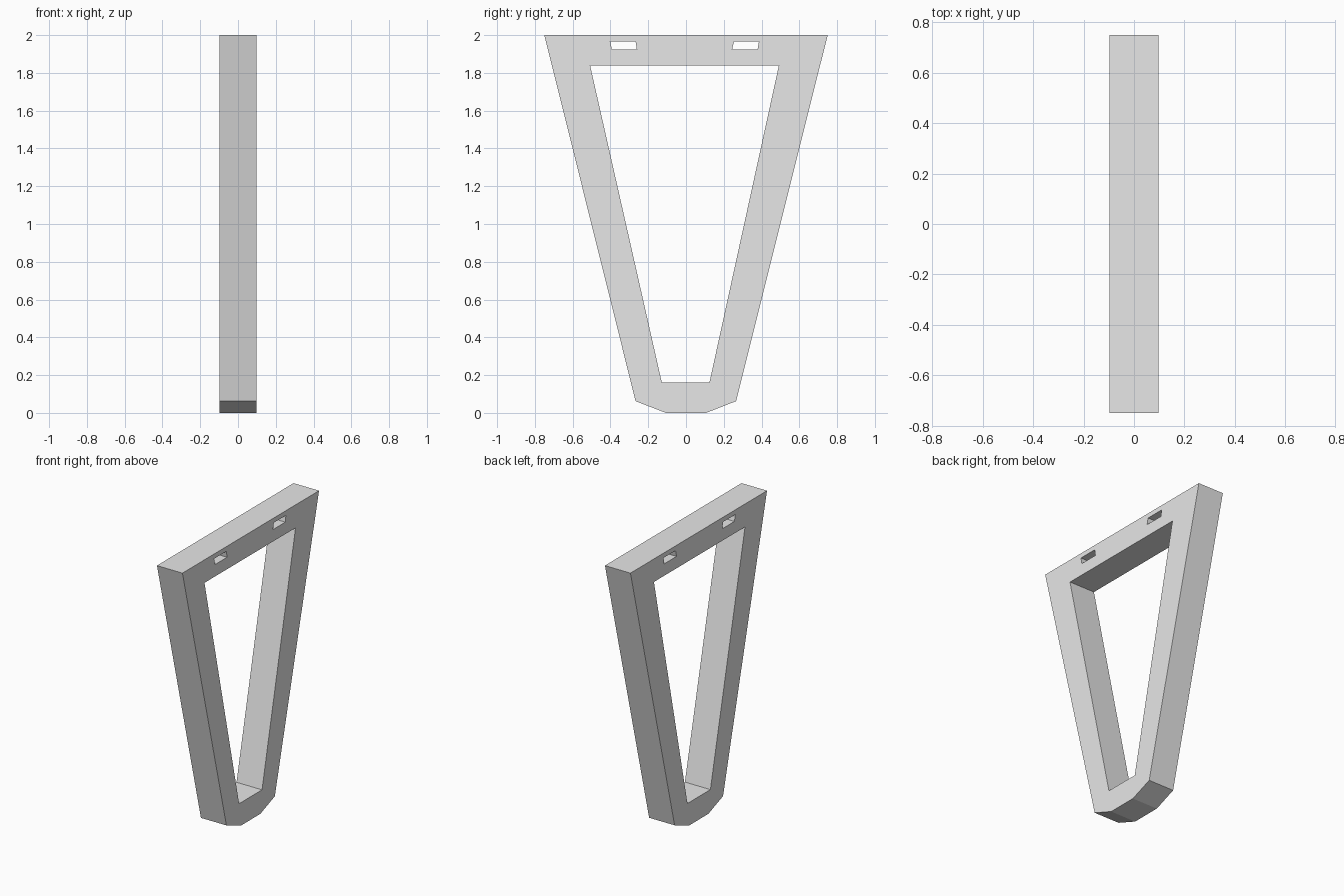
import bpy
import bmesh

cube = bpy.data.objects.get("Cube")
if cube:
    bpy.data.objects.remove(cube, do_unlink=True)

HALF_WIDTH = 0.098

# Profiles in the (y, z) plane
outline = [(-0.75, 2), (0.75, 2), (0.265, 0.062), (0.106, 0), (-0.106, 0), (-0.267, 0.062)]
opening = [(-0.508, 1.84), (0.492, 1.84), (0.124, 0.16), (-0.128, 0.16)]
left_slot = [(-0.402, 1.967), (-0.267, 1.967), (-0.26, 1.923), (-0.392, 1.923)]
right_slot = [(0.254, 1.967), (0.386, 1.967), (0.379, 1.923), (0.244, 1.923)]


def add_loop(bm, points):
    verts = [bm.verts.new((-HALF_WIDTH, y, z)) for y, z in points]
    for i, v in enumerate(verts):
        bm.edges.new((v, verts[i - 1]))


# Flat grey material
grey = bpy.data.materials.new("light_grey")
grey.use_nodes = True
colour = (0.8, 0.8, 0.8, 1)
grey.diffuse_color = colour
grey.node_tree.nodes["Principled BSDF"].inputs["Base Color"].default_value = colour

# Tapered frame: fill the profile around its holes, then extrude across x
bm = bmesh.new()
for loop in (outline, opening, left_slot, right_slot):
    add_loop(bm, loop)
bmesh.ops.triangle_fill(bm, edges=bm.edges[:], use_beauty=True, normal=(-1, 0, 0))
result = bmesh.ops.extrude_face_region(bm, geom=bm.faces[:], use_keep_orig=True)
moved = [g for g in result["geom"] if isinstance(g, bmesh.types.BMVert)]
bmesh.ops.translate(bm, verts=moved, vec=(2 * HALF_WIDTH, 0, 0))
bmesh.ops.recalc_face_normals(bm, faces=bm.faces[:])

mesh = bpy.data.meshes.new("tapered_frame")
bm.to_mesh(mesh)
bm.free()
mesh.materials.append(grey)
frame = bpy.data.objects.new("tapered_frame", mesh)
bpy.context.collection.objects.link(frame)
